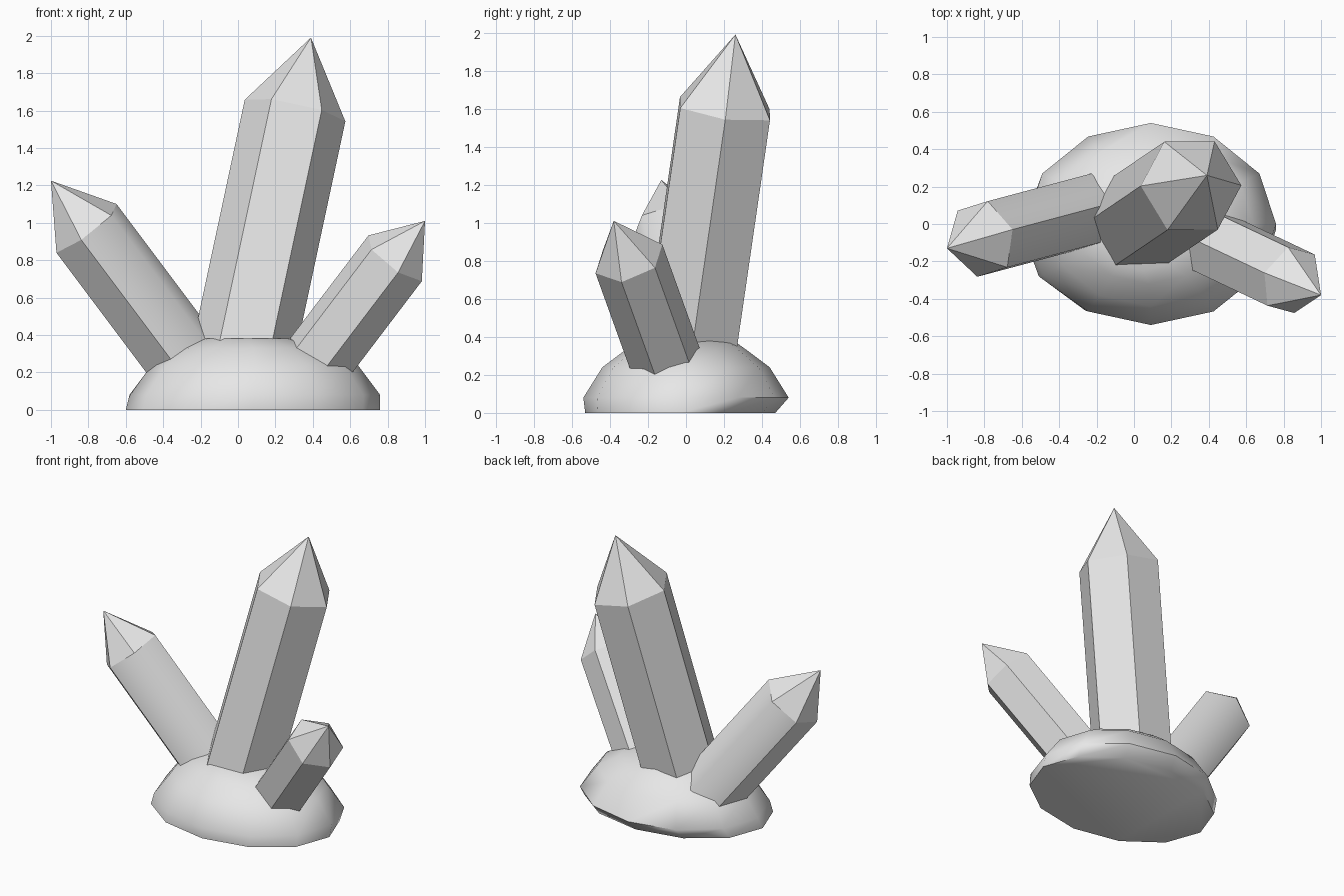
import bpy, bmesh, math
from mathutils import Vector, Matrix

cube = bpy.data.objects.get("Cube")
if cube:
    bpy.data.objects.remove(cube, do_unlink=True)

# One stone grey for everything
grey = bpy.data.materials.new("stone_grey")
grey.use_nodes = True
grey.diffuse_color = (0.8, 0.8, 0.8, 1)
grey.node_tree.nodes["Principled BSDF"].inputs["Base Color"].default_value = (0.8, 0.8, 0.8, 1)


def finish(name, bm):
    bmesh.ops.recalc_face_normals(bm, faces=bm.faces)
    mesh = bpy.data.meshes.new(name)
    bm.to_mesh(mesh)
    bm.free()
    mesh.materials.append(grey)
    obj = bpy.data.objects.new(name, mesh)
    bpy.context.collection.objects.link(obj)
    return obj


def bridge(bm, lower, upper):
    n = len(lower)
    for i in range(n):
        j = (i + 1) % n
        bm.faces.new((lower[i], lower[j], upper[j], upper[i]))


def crystal(name, tip, shoulder, axis, corner, radius, depth, soft=()):
    """Six-sided shaft along axis with a pointed end; depth is the drop in z."""
    tip, shoulder, axis = Vector(tip), Vector(shoulder), Vector(axis)
    foot = shoulder - axis * depth
    unit = axis.normalized()
    spoke = Vector(corner)
    spoke = (spoke - unit * spoke.dot(unit)).normalized() * radius
    bm = bmesh.new()
    spokes = [Matrix.Rotation(math.tau * i / 6, 3, unit) @ spoke for i in range(6)]
    lower = [bm.verts.new(foot + s) for s in spokes]
    upper = [bm.verts.new(shoulder + s) for s in spokes]
    point = bm.verts.new(tip)
    bridge(bm, lower, upper)
    bm.faces.new(lower[::-1])
    for i in range(6):
        bm.faces.new((upper[i], upper[(i + 1) % 6], point))
    # Crisp edges, apart from a few worn shaft edges
    for f in bm.faces:
        f.smooth = True
    for e in bm.edges:
        e.smooth = False
    for i in soft:
        bm.edges.get((lower[i], upper[i])).smooth = True
    finish(name, bm)


crystal("tall_crystal", (0.39, 0.26, 1.99), (0.305, 0.205, 1.6),
        (0.214, 0.145, 1), (0.27, 0, -0.07), 0.275, 1.38)
crystal("right_crystal", (-1, -0.13, 1.225), (-0.81, -0.08, 0.97),
        (-0.75, -0.2, 1), (0.14, -0.15, 0.06), 0.213, 0.74, soft=(0, 2))
crystal("left_crystal", (1, -0.38, 1.01), (0.84, -0.30, 0.81),
        (0.76, -0.36, 1), (-0.145, 0.04, 0.12), 0.192, 0.6)

# Rounded rock base: stacked ellipses (z, centre x, centre y, radius x, radius y)
layers = [
    (0.0, 0.08, -0.03, 0.68, 0.50),
    (0.08, 0.09, 0, 0.67, 0.54),
    (0.24, 0.09, 0, 0.55, 0.44),
    (0.33, 0.08, 0, 0.40, 0.32),
    (0.38, 0.05, 0, 0.25, 0.25),
]
bm = bmesh.new()
rings = []
for z, cx, cy, rx, ry in layers:
    angles = [math.tau * i / 12 for i in range(12)]
    rings.append([bm.verts.new((cx + rx * math.cos(a), cy + ry * math.sin(a), z))
                  for a in angles])
for lower, upper in zip(rings, rings[1:]):
    bridge(bm, lower, upper)
bm.faces.new(rings[0][::-1])
bm.faces.new(rings[-1])
rock = finish("rock_base", bm)
bpy.ops.object.select_all(action='DESELECT')
rock.select_set(True)
bpy.context.view_layer.objects.active = rock
bpy.ops.object.shade_smooth_by_angle(angle=math.radians(60))
